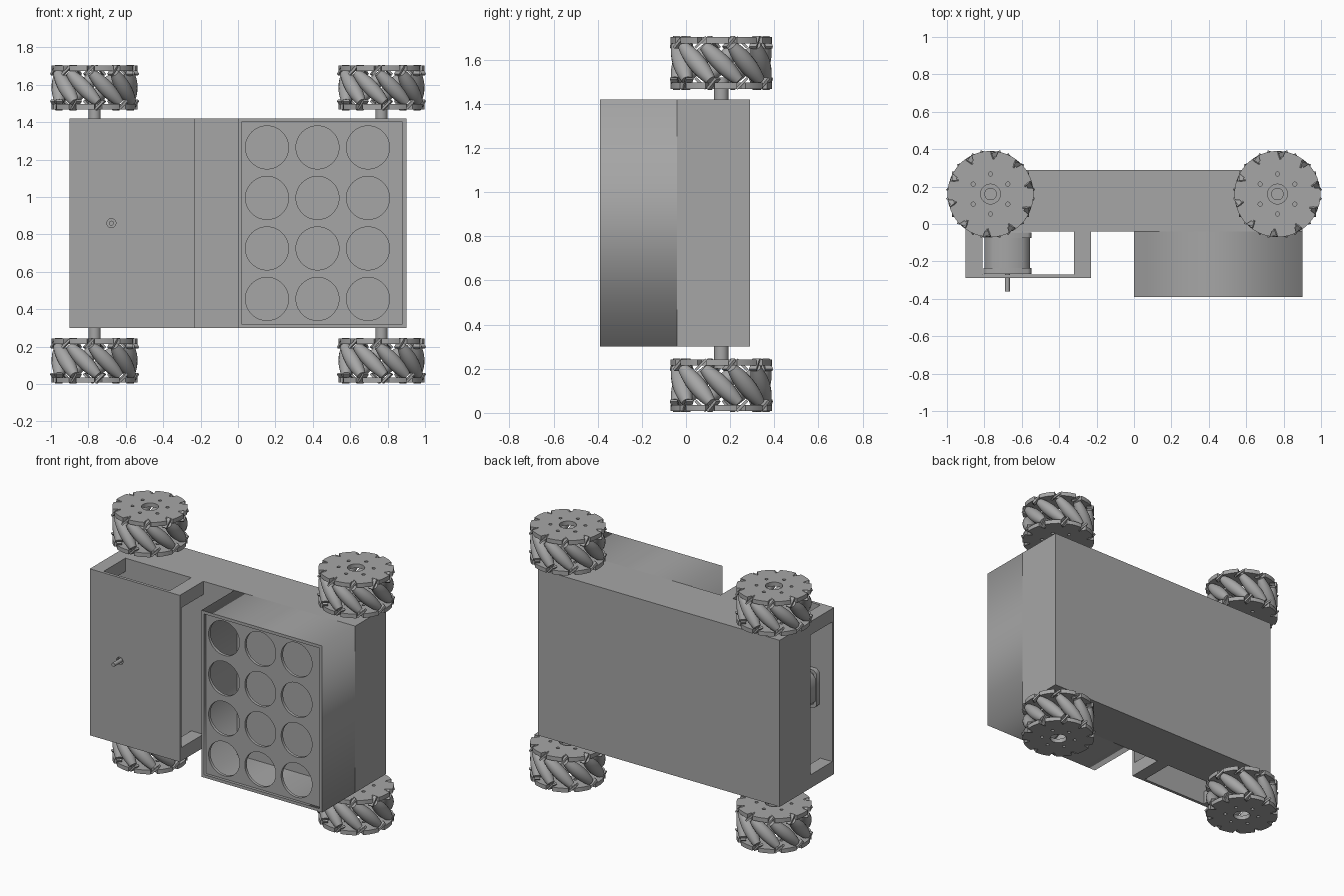
import bpy, bmesh
from math import sin, cos, pi, radians
from mathutils import Matrix, Vector

cube = bpy.data.objects.get("Cube")
if cube:
    bpy.data.objects.remove(cube, do_unlink=True)

grey = bpy.data.materials.new("plain_grey")
grey.use_nodes = True
COLOUR = (0.38, 0.38, 0.38, 1)
grey.diffuse_color = COLOUR
grey.node_tree.nodes["Principled BSDF"].inputs["Base Color"].default_value = COLOUR


def add_object(name, mesh, location=(0, 0, 0), smooth=False):
    obj = bpy.data.objects.new(name, mesh)
    bpy.context.scene.collection.objects.link(obj)
    obj.location = location
    if not mesh.materials:
        mesh.materials.append(grey)
    if smooth:
        bpy.ops.object.select_all(action='DESELECT')
        obj.select_set(True)
        bpy.context.view_layer.objects.active = obj
        bpy.ops.object.shade_smooth_by_angle(angle=radians(35))
    return obj


def finish(bm, name):
    mesh = bpy.data.meshes.new(name)
    bmesh.ops.recalc_face_normals(bm, faces=bm.faces)
    bm.to_mesh(mesh)
    bm.free()
    return mesh


def box(name, x, y, z):
    bm = bmesh.new()
    size = Matrix.Diagonal((x[1] - x[0], y[1] - y[0], z[1] - z[0], 1))
    centre = Vector((sum(x), sum(y), sum(z))) / 2
    bmesh.ops.create_cube(bm, size=1, matrix=Matrix.Translation(centre) @ size)
    return add_object(name, finish(bm, name))


def rect(x, y):
    return [(x[0], y[0]), (x[1], y[0]), (x[1], y[1]), (x[0], y[1])]


def circle(cx, cy, r, n=32):
    return [(cx + r * cos(2 * pi * i / n), cy + r * sin(2 * pi * i / n)) for i in range(n)]


def prism(name, loops, low, high, along_y=False):
    """Extrude an outline with holes between two levels on z (or y)."""
    curve = bpy.data.curves.new(name, 'CURVE')
    curve.dimensions = '2D'
    curve.fill_mode = 'BOTH'
    curve.extrude = (high - low) / 2
    for loop in loops:
        spline = curve.splines.new('POLY')
        spline.points.add(len(loop) - 1)
        for point, (u, v) in zip(spline.points, loop):
            point.co = (u, v, 0, 1)
        spline.use_cyclic_u = True
    temp = bpy.data.objects.new(name, curve)
    bpy.context.scene.collection.objects.link(temp)
    graph = bpy.context.evaluated_depsgraph_get()
    mesh = bpy.data.meshes.new_from_object(temp.evaluated_get(graph))
    bpy.data.objects.remove(temp, do_unlink=True)
    bpy.data.curves.remove(curve)
    middle = (high + low) / 2
    if along_y:
        mesh.transform(Matrix.Translation((0, middle, 0)) @ Matrix.Rotation(pi / 2, 4, 'X'))
    else:
        mesh.transform(Matrix.Translation((0, 0, middle)))
    bm = bmesh.new()
    bm.from_mesh(mesh)
    bmesh.ops.remove_doubles(bm, verts=bm.verts, dist=1e-5)
    bpy.data.meshes.remove(mesh)
    return finish(bm, name)


BOTTOM, TOP = 0.3, 1.42
MID = (BOTTOM + TOP) / 2

# Main slab of the chassis
box("chassis_slab", (-0.9, 0.9), (-0.04, 0.29), (BOTTOM, TOP))

# Open-fronted bay with a panel of round holes
bay = [rect((0, 0.9), (BOTTOM, TOP)), rect((0.02, 0.88), (BOTTOM + 0.02, TOP - 0.02))]
add_object("bay_walls", prism("bay_walls", bay, -0.39, -0.04, True))
holes = [circle(0.155 + 0.27 * i, MID + 0.27 * (j - 1.5), 0.115, 48)
         for i in range(3) for j in range(4)]
panel = prism("hole_panel", [bay[1]] + holes, -0.37, -0.35, True)
add_object("hole_panel", panel, smooth=True)

# Motor bay: front plate carried on four corner posts
SHAFT_X = -0.677
plate = [rect((-0.9, -0.23), (BOTTOM, TOP)), circle(SHAFT_X, MID, 0.024)]
add_object("motor_bay_front", prism("motor_bay_front", plate, -0.29, -0.27, True), smooth=True)
for x in ((-0.9, -0.81), (-0.32, -0.23)):
    for z in ((BOTTOM, BOTTOM + 0.09), (TOP - 0.09, TOP)):
        box("motor_bay_post", x, (-0.27, -0.04), z)


# Motor with chamfered corners, end flange and shaft
def chamfered(half, cut):
    inner = half - cut
    pts = [(half, -inner), (half, inner), (inner, half), (-inner, half),
           (-half, inner), (-half, -inner), (-inner, -half), (inner, -half)]
    return [(SHAFT_X + u, MID + v) for u, v in pts]


bolts = [circle(SHAFT_X + sx * 0.095, MID + sz * 0.095, 0.012, 12)
         for sx in (-1, 1) for sz in (-1, 1)]
add_object("motor_body", prism("motor_body", [chamfered(0.122, 0.045)], -0.235, -0.075, True))
for y in ((-0.268, -0.235), (-0.075, -0.045)):
    add_object("motor_flange", prism("motor_flange", [chamfered(0.128, 0.02)] + bolts, *y, True))
shaft = prism("motor_shaft", [circle(SHAFT_X, MID, 0.013, 20)], -0.36, -0.26, True)
add_object("motor_shaft", shaft, smooth=True)

# Roller wheel, built once around its own axis
WIDTH, RADIUS, COUNT, LEAN = 0.25, 0.23, 10, radians(23)
STEP = 2 * pi / COUNT


def rim_outline(phase):
    pts = []
    for i in range(COUNT):
        notch = phase + i * STEP
        for offset, r in ((-0.09, RADIUS), (-0.06, 0.2), (0.06, 0.2), (0.09, RADIUS)):
            pts.append((r * cos(notch + offset), r * sin(notch + offset)))
        for k in range(1, 6):
            a = notch + 0.09 + (STEP - 0.18) * k / 6
            pts.append((RADIUS * cos(a), RADIUS * sin(a)))
    return pts


def rim_mesh(name, phase, low, high):
    small = [circle(0.107 * cos(a), 0.107 * sin(a), 0.011, 12)
             for a in (pi / 2 + k * pi / 3 for k in range(6))]
    return prism(name, [rim_outline(phase), circle(0, 0, 0.053)] + small, low, high)


def barrel(bm, matrix, half=0.112, mid_r=0.041, end_r=0.024, rings=8, sides=16):
    """Barrel-shaped roller along local z."""
    previous = None
    for i in range(rings + 1):
        t = 2 * i / rings - 1
        r = end_r + (mid_r - end_r) * (1 - t * t)
        ring = [bm.verts.new(matrix @ Vector((u, v, t * half))) for u, v in circle(0, 0, r, sides)]
        if previous:
            for k in range(sides):
                n = (k + 1) % sides
                bm.faces.new((previous[k], previous[n], ring[n], ring[k]))
        if i in (0, rings):
            bm.faces.new(ring)
        previous = ring


rollers, tabs = bmesh.new(), bmesh.new()
for i in range(COUNT):
    a = i * STEP
    axis = Vector((-sin(a), cos(a), -1)).normalized()
    out = Vector((cos(a), sin(a), 0))
    frame = Matrix((out, axis.cross(out), axis)).transposed().to_4x4()
    frame.translation = out * 0.189 + Vector((0, 0, WIDTH / 2))
    barrel(rollers, frame)
    for side in (-1, 1):
        place = Matrix.Translation((0, 0, side * 0.132)) @ Matrix.Diagonal((0.034, 0.068, 0.012, 1))
        bmesh.ops.create_cube(tabs, size=1, matrix=frame @ place)
wheel_parts = {
    "wheel_lower_rim": rim_mesh("wheel_lower_rim", LEAN, 0.008, 0.036),
    "wheel_upper_rim": rim_mesh("wheel_upper_rim", -LEAN, WIDTH - 0.036, WIDTH - 0.008),
    "wheel_rollers": finish(rollers, "wheel_rollers"),
    "wheel_tabs": finish(tabs, "wheel_tabs"),
}
axle = prism("axle", [circle(0, 0, 0.033)], 0, 0.12)

# Four wheels and axles
for x in (-0.767, 0.767):
    for z, axle_z in ((0, 0.2), (1.46, 1.4)):
        for name, mesh in wheel_parts.items():
            add_object(name, mesh, (x, 0.16, z), smooth=name != "wheel_tabs")
        add_object("axle", axle, (x, 0.16, axle_z), smooth=True)
